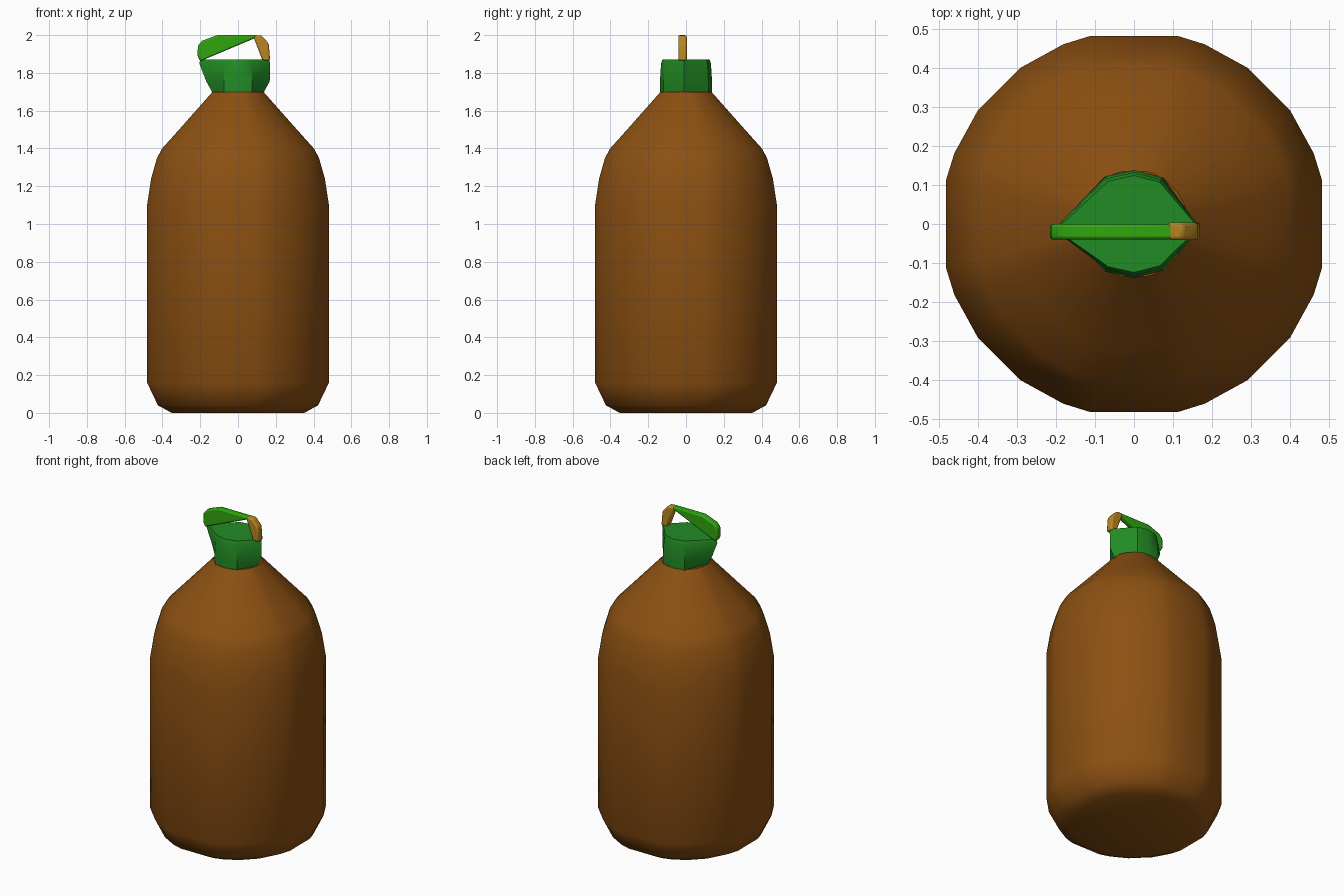
import bpy, bmesh, math

old = bpy.data.objects.get("Cube")
if old:
    bpy.data.objects.remove(old, do_unlink=True)


def material(name, rgb):
    m = bpy.data.materials.new(name)
    m.use_nodes = True
    m.diffuse_color = (*rgb, 1)
    bsdf = m.node_tree.nodes["Principled BSDF"]
    bsdf.inputs["Base Color"].default_value = (*rgb, 1)
    bsdf.inputs["Roughness"].default_value = 0.8
    return m


def finish(name, bm, mat, angle, bevel=0):
    bmesh.ops.recalc_face_normals(bm, faces=bm.faces)
    mesh = bpy.data.meshes.new(name)
    bm.to_mesh(mesh)
    bm.free()
    mesh.materials.append(mat)
    ob = bpy.data.objects.new(name, mesh)
    bpy.context.collection.objects.link(ob)
    if bevel:
        mod = ob.modifiers.new("soft_edges", 'BEVEL')
        mod.width = bevel
        mod.segments = 2
    bpy.ops.object.select_all(action='DESELECT')
    ob.select_set(True)
    bpy.context.view_layer.objects.active = ob
    bpy.ops.object.shade_smooth_by_angle(angle=math.radians(angle))
    return ob


def loft(rings):
    """Skin a stack of equal-sized rings and cap both ends."""
    bm = bmesh.new()
    loops = [[bm.verts.new(p) for p in ring] for ring in rings]
    n = len(loops[0])
    for a, b in zip(loops, loops[1:]):
        for i in range(n):
            j = (i + 1) % n
            bm.faces.new((a[i], a[j], b[j], b[i]))
    bm.faces.new(loops[0][::-1])
    bm.faces.new(loops[-1])
    return bm


def plate(outline, y0, y1):
    """Extrude a front-view outline through its thickness."""
    return loft([[(x, y, z) for x, z in outline] for y in (y0, y1)])


brown = material("brown", (0.26, 0.08, 0.006))
cap_green = material("cap green", (0.016, 0.26, 0.018))
bright_green = material("bright green", (0.03, 0.38, 0.005))
gold = material("gold", (0.48, 0.24, 0.016))

# Bottle body: uneven many-sided round section
quadrant = (13, 21.5, 36, 54, 68.5, 77)
angles = [math.radians(q * 90 + a) for q in range(4) for a in quadrant]
profile = [(0.36, 0), (0.435, 0.04), (0.494, 0.16), (0.494, 1.1),
           (0.472, 1.24), (0.44, 1.35), (0.412, 1.4), (0.32, 1.5), (0.138, 1.7)]
finish("bottle_body", loft([[(r * math.cos(a), r * math.sin(a), z) for a in angles]
                            for r, z in profile]), brown, 40)


# Cap: round collar spreading to a lens shape with pointed ends
def lens(right, left, shoulder, depth, z):
    half = [(right, -0.01), (shoulder, depth * 0.86), (0, depth),
            (-shoulder, depth * 0.88), (left, -0.015)]
    other = [(x, -y) for x, y in half[-2:0:-1]]
    return [(x, y, z) for x, y in half + other]


finish("cap", loft([lens(0.135, -0.135, 0.075, 0.137, 1.695),
                    lens(0.168, -0.168, 0.075, 0.138, 1.755),
                    lens(0.17, -0.205, 0.07, 0.132, 1.85),
                    lens(0.165, -0.2, 0.066, 0.124, 1.872)]), cap_green, 30)

# Carry loop: slanted green arm meeting a gold upright
arm = [(-0.2, 1.862), (-0.215, 1.89), (-0.212, 1.945), (-0.19, 1.97), (-0.11, 2.0),
       (0.1, 2.0), (0.09, 1.984)]
finish("loop_arm", plate(arm, -0.04, 0.0), bright_green, 40, 0.008)

upright = [(0.085, 1.982), (0.085, 2.0), (0.125, 1.998), (0.163, 1.955),
           (0.17, 1.865), (0.13, 1.865)]
finish("loop_upright", plate(upright, -0.041, 0.004), gold, 40, 0.009)
